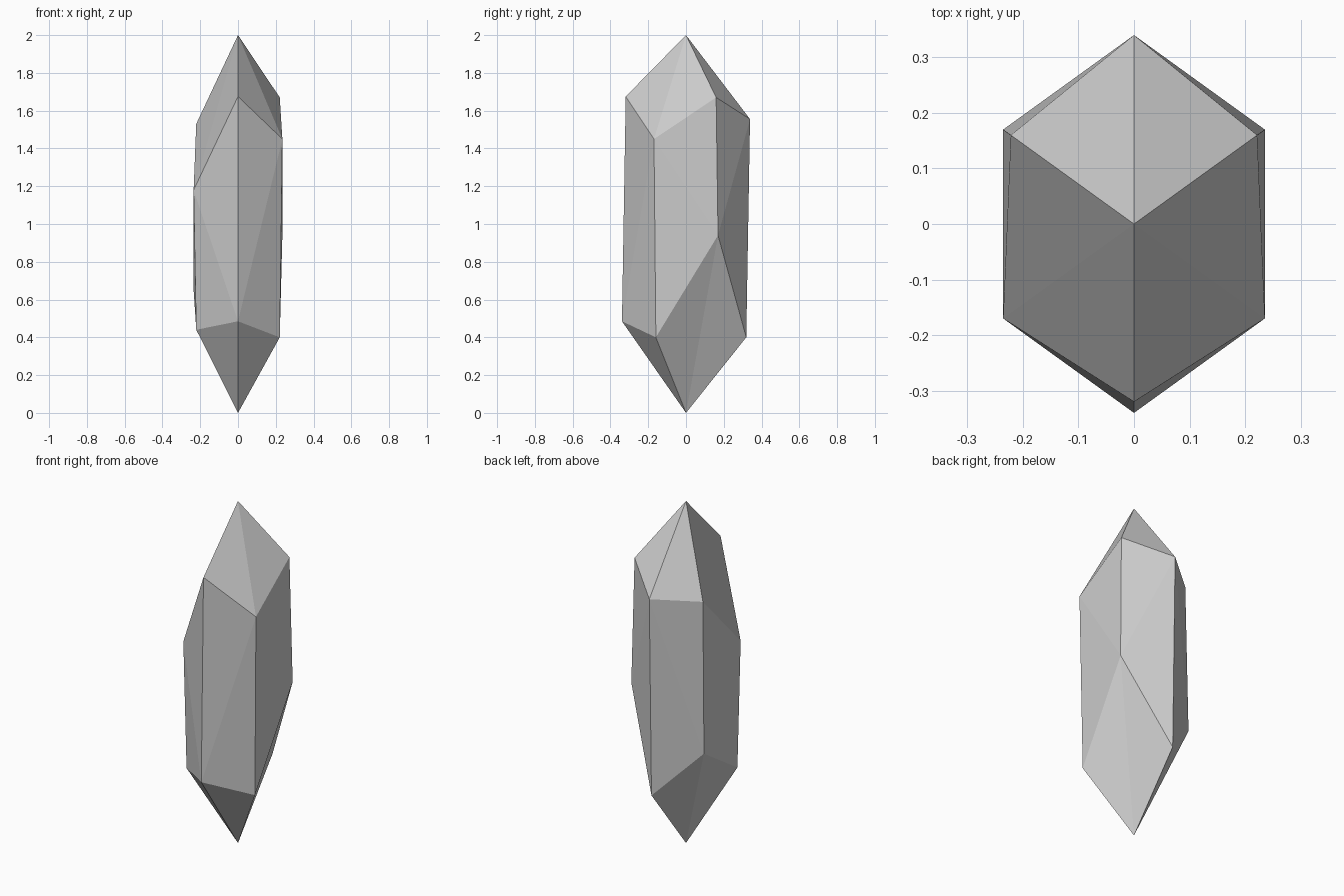
import bpy, bmesh, math

if "Cube" in bpy.data.objects:
    bpy.data.objects.remove(bpy.data.objects["Cube"])

R_WIDE, R_NARROW, X_SCALE = 0.339, 0.319, 0.8
# Upper and lower shoulder heights, counter-clockwise from the front corner
TOP = [1.675, 1.45, 1.67, 1.555, 1.53, 1.18]
LOW = [0.485, 0.40, 0.94, 0.40, 0.65, 0.44]

bm = bmesh.new()


def ring(heights, wide_parity):
    verts = []
    for i, z in enumerate(heights):
        a = math.radians(-90 + 60 * i)
        r = R_WIDE if i % 2 == wide_parity else R_NARROW
        verts.append(bm.verts.new((X_SCALE * r * math.cos(a), r * math.sin(a), z)))
    return verts


top, low = ring(TOP, 1), ring(LOW, 0)
tip = bm.verts.new((0, 0, 2))
base = bm.verts.new((0, 0, 0))

for i in range(6):
    j = (i + 1) % 6
    # Pointed ends
    bm.faces.new((top[i], top[j], tip))
    bm.faces.new((low[j], low[i], base))
    # Twisted sides, split along the wide corners
    if i % 2 == 0:
        bm.faces.new((low[i], low[j], top[j]))
        bm.faces.new((low[i], top[j], top[i]))
    else:
        bm.faces.new((low[i], low[j], top[i]))
        bm.faces.new((low[j], top[j], top[i]))

bmesh.ops.recalc_face_normals(bm, faces=bm.faces)
mesh = bpy.data.meshes.new("crystal_shard")
bm.to_mesh(mesh)
bm.free()
bpy.context.collection.objects.link(bpy.data.objects.new("crystal_shard", mesh))
